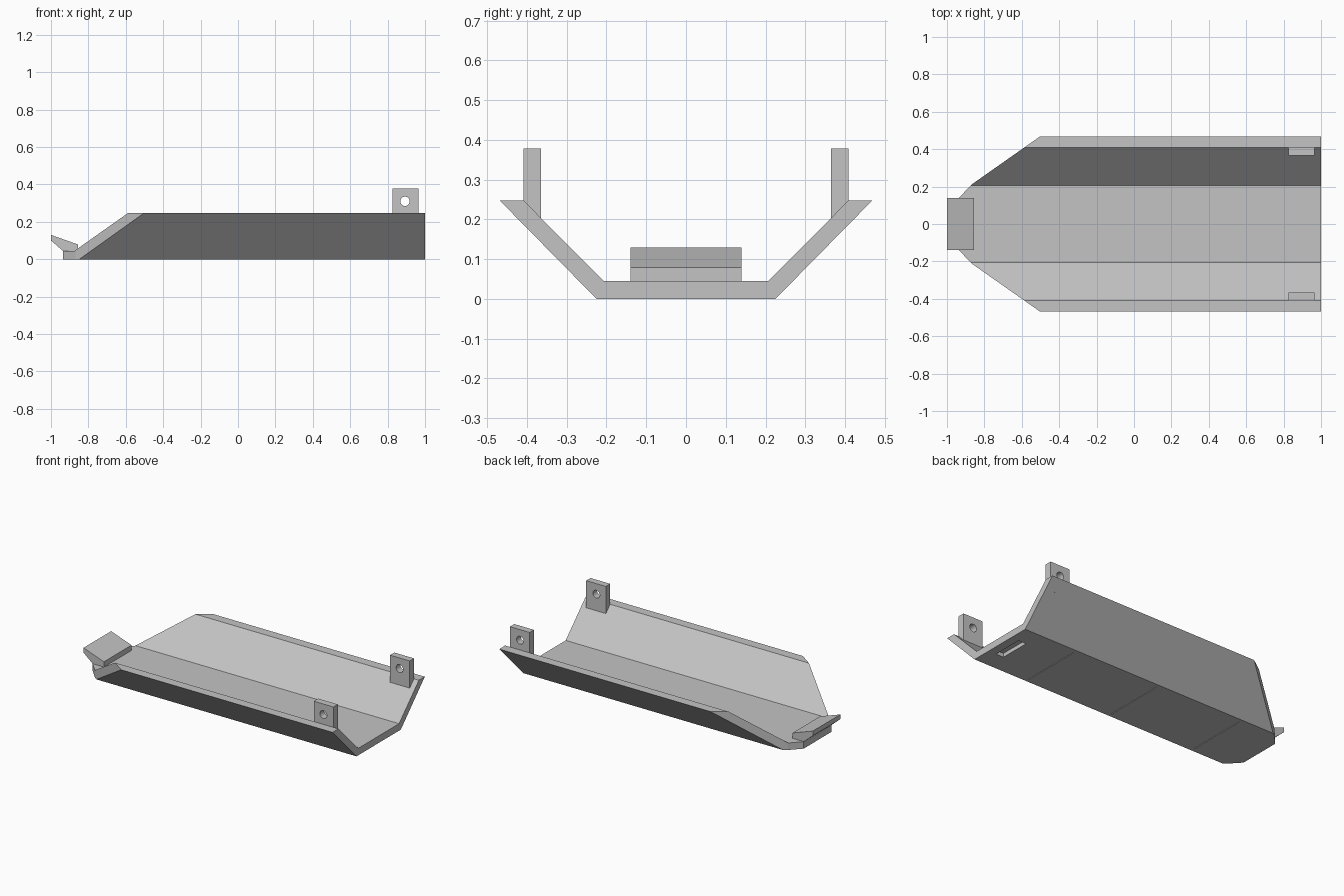
import bpy
import bmesh
from mathutils import Vector

if "Cube" in bpy.data.objects:
    bpy.data.objects.remove(bpy.data.objects["Cube"], do_unlink=True)

steel = bpy.data.materials.new("plain grey steel")
steel.use_nodes = True
grey = (0.55, 0.55, 0.55, 1)
steel.diffuse_color = grey
steel.node_tree.nodes["Principled BSDF"].inputs["Base Color"].default_value = grey


def prism(name, outline, axis, start, end):
    """Extrude a 2D outline along x, y or z."""
    def place(p, d):
        return {"x": (d, p[0], p[1]), "y": (p[0], d, p[1]), "z": (p[0], p[1], d)}[axis]
    bm = bmesh.new()
    face = bm.faces.new([bm.verts.new(place(p, start)) for p in outline])
    grown = bmesh.ops.extrude_face_region(bm, geom=[face])["geom"]
    step = Vector(place((0, 0), end - start))
    bmesh.ops.translate(bm, verts=[v for v in grown if isinstance(v, bmesh.types.BMVert)], vec=step)
    bmesh.ops.recalc_face_normals(bm, faces=bm.faces[:])
    mesh = bpy.data.meshes.new(name)
    bm.to_mesh(mesh)
    bm.free()
    mesh.materials.append(steel)
    obj = bpy.data.objects.new(name, mesh)
    bpy.context.collection.objects.link(obj)
    return obj


def box(name, x0, x1, y0, y1, z0, z1):
    return prism(name, [(x0, y0), (x1, y0), (x1, y1), (x0, y1)], "z", z0, z1)


def cut(target, cutter, operation="DIFFERENCE"):
    """Apply a boolean and discard the cutter."""
    cutter.hide_render = True
    mod = target.modifiers.new("cut", "BOOLEAN")
    mod.operation = operation
    mod.solver = "EXACT"
    mod.object = cutter
    bpy.context.view_layer.objects.active = target
    bpy.ops.object.modifier_apply(modifier=mod.name)
    bpy.data.objects.remove(cutter, do_unlink=True)


def mirrored(half):
    return half + [(-a, b) for a, b in reversed(half)]


# Folded tray: constant section along x
section = mirrored([(0.225, 0), (0.468, 0.247), (0.408, 0.247), (0.207, 0.045)])
tray = prism("folded_tray", section, "x", -0.935, 1.0)

# Tapered nose, trimmed straight down in plan
half_plan = [(1.2, 0.6), (-0.315, 0.6), (-0.87, 0.21), (-0.945, 0.13)]
plan = half_plan + [(x, -y) for x, y in reversed(half_plan)]
cut(tray, prism("plan_cutter", plan, "z", -0.2, 0.6), "INTERSECT")

# Shallow score lines and rear recess in the underside
for x in (-0.617, 0.0, 0.617):
    cut(tray, box("score_cutter", x - 0.002, x + 0.002, -0.2, 0.2, -0.05, 0.004))
cut(tray, box("recess_cutter", 0.89, 0.945, -0.1, 0.1, -0.05, 0.025))

# Upturned lip on the nose
lip = [(-1.0, 0.13), (-1.0, 0.1), (-0.935, 0.044), (-0.855, 0.044), (-0.855, 0.079)]
prism("front_lip", lip, "y", -0.14, 0.14)

# Drilled mounting lugs on both walls
for side, name in ((1, "left"), (-1, "right")):
    inner, outer = sorted((side * 0.365, side * 0.409))
    lug = box(name + "_mounting_lug", 0.825, 0.965, inner, outer, 0.187, 0.378)
    bpy.ops.mesh.primitive_cylinder_add(
        vertices=32, radius=0.025, depth=0.2,
        location=(0.893, side * 0.387, 0.31), rotation=(1.5708, 0, 0))
    cut(lug, bpy.context.object)
